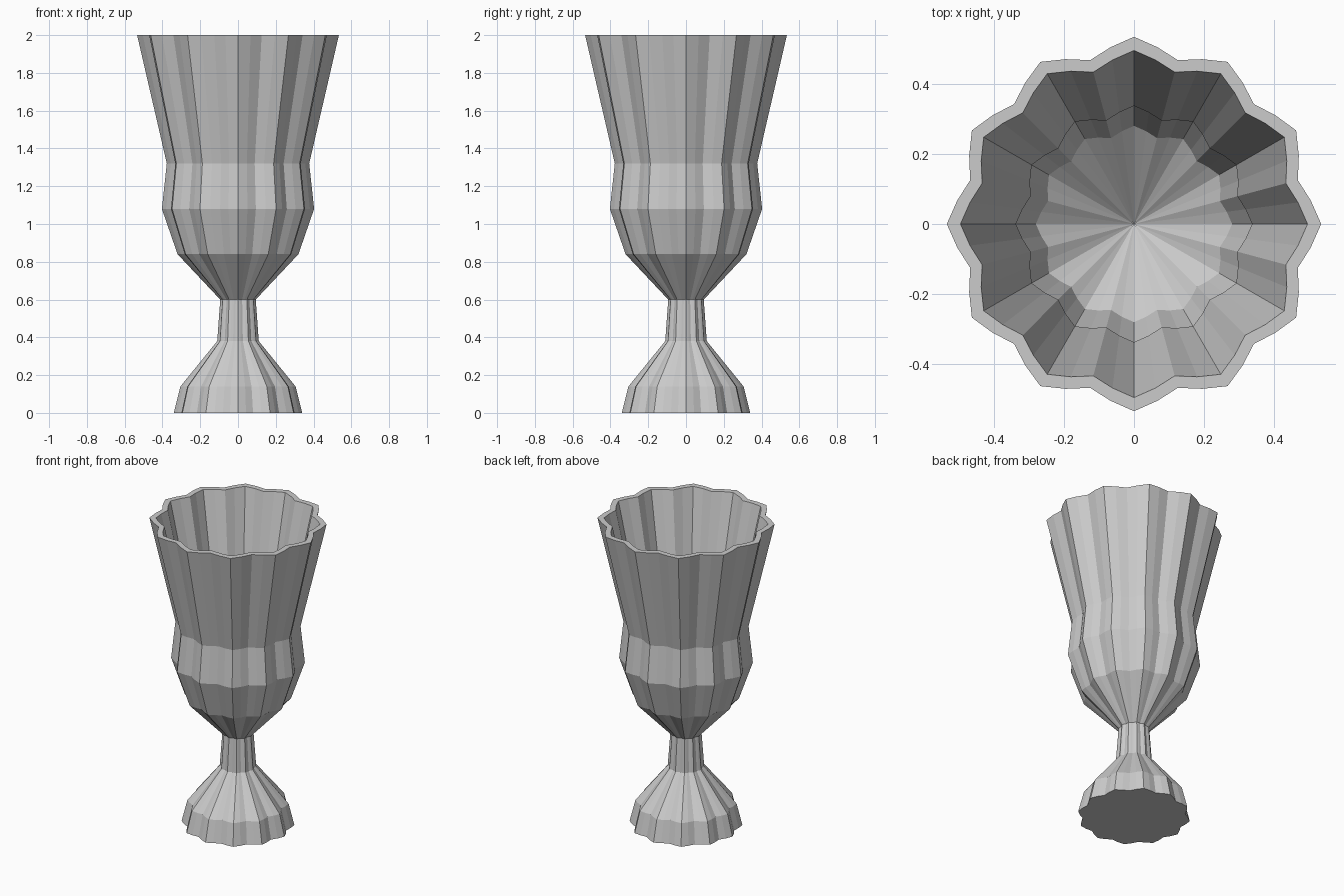
import bpy, bmesh
from math import cos, sin, pi

if "Cube" in bpy.data.objects:
    bpy.data.objects.remove(bpy.data.objects["Cube"])

LOBES, SIDES = 12, 48


def fluted_ring(bm, radius, z):
    """Scalloped ring whose lobe tips touch the given radius."""
    ring = []
    for i in range(SIDES):
        a = 2 * pi * i / SIDES
        r = radius * (0.953 + 0.047 * cos(LOBES * a))
        ring.append(bm.verts.new((r * cos(a), r * sin(a), z)))
    return ring


# Profile of lobe-tip radius and height: outside going up, then inside going down
outside = [(0.34, 0), (0.305, 0.14), (0.11, 0.38), (0.094, 0.60),
           (0.32, 0.84), (0.403, 1.08), (0.377, 1.32), (0.534, 2.0)]
inside = [(0.495, 2.0), (0.337, 1.32), (0.362, 1.08), (0.28, 0.85)]

bm = bmesh.new()
rings = [fluted_ring(bm, r, z) for r, z in outside + inside]
for low, high in zip(rings, rings[1:]):
    for i in range(SIDES):
        j = (i + 1) % SIDES
        bm.faces.new((low[i], low[j], high[j], high[i]))

# Flat underside of the foot
bm.faces.new(rings[0][::-1])

# Conical bottom inside the cup
tip = bm.verts.new((0, 0, 0.64))
for i in range(SIDES):
    bm.faces.new((rings[-1][i], rings[-1][(i + 1) % SIDES], tip))

bmesh.ops.recalc_face_normals(bm, faces=bm.faces)
mesh = bpy.data.meshes.new("fluted_goblet")
bm.to_mesh(mesh)
bm.free()
goblet = bpy.data.objects.new("fluted_goblet", mesh)
bpy.context.collection.objects.link(goblet)
